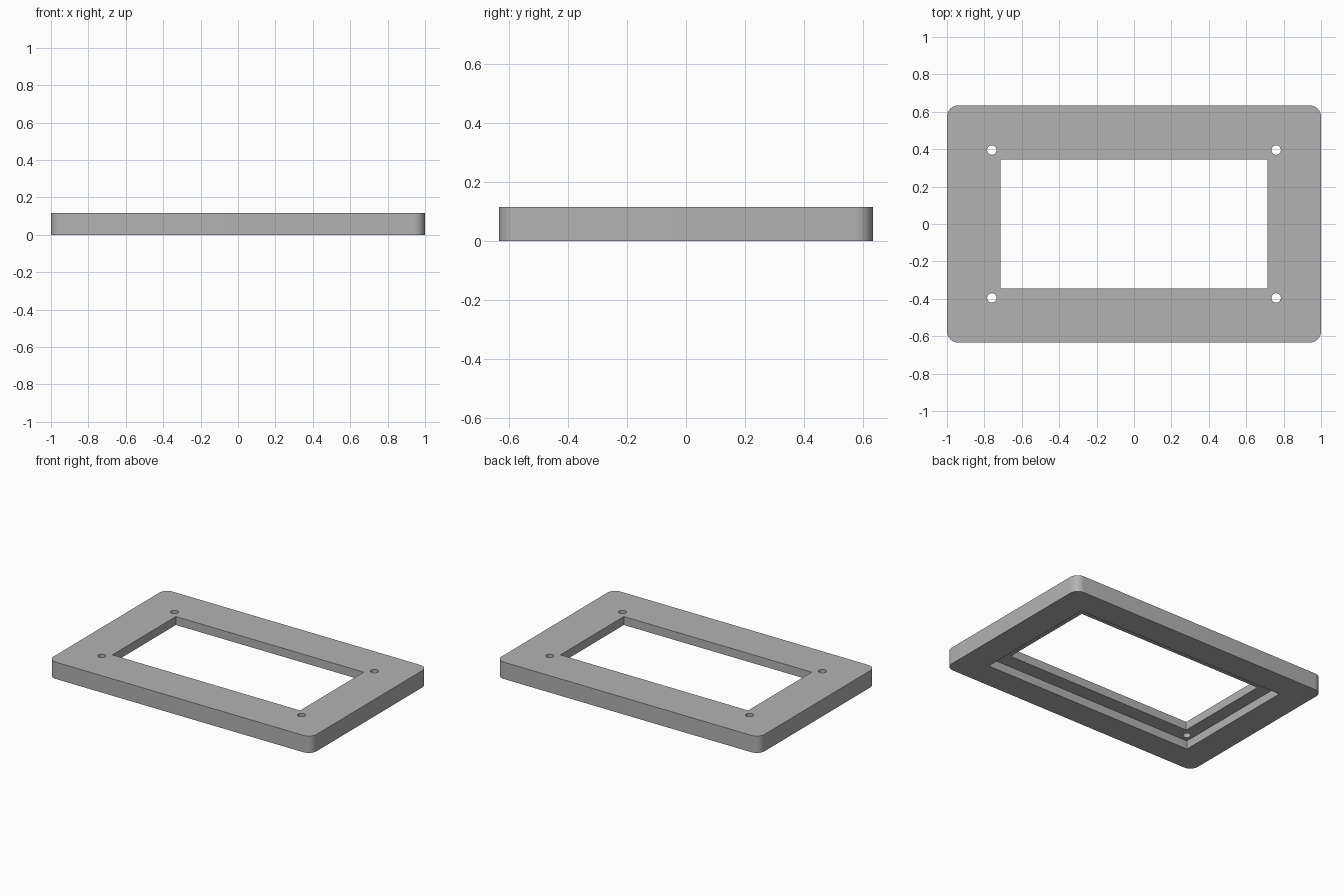
import bpy, bmesh, math

default = bpy.data.objects.get("Cube")
if default:
    bpy.data.objects.remove(default, do_unlink=True)

HEIGHT, LEDGE_Z, OVER = 0.116, 0.058, 0.05


def add_object(name, bm):
    mesh = bpy.data.meshes.new(name)
    bm.to_mesh(mesh)
    bm.free()
    obj = bpy.data.objects.new(name, mesh)
    bpy.context.collection.objects.link(obj)
    return obj


def box(name, half_x, half_y, z0, z1, radius=0):
    """Box with optionally rounded upright edges."""
    bm = bmesh.new()
    bmesh.ops.create_cube(bm, size=2)
    for v in bm.verts:
        v.co = (v.co.x * half_x, v.co.y * half_y, z1 if v.co.z > 0 else z0)
    if radius:
        upright = [e for e in bm.edges
                   if abs(e.verts[0].co.z - e.verts[1].co.z) > 0.01]
        bmesh.ops.bevel(bm, geom=upright, offset=radius, segments=10,
                        profile=0.5, affect='EDGES')
    return add_object(name, bm)


def pin(name, x, y, radius):
    """Upright cylinder for a screw hole."""
    bm = bmesh.new()
    bmesh.ops.create_cone(bm, cap_ends=True, segments=32, radius1=radius,
                          radius2=radius, depth=HEIGHT + 2 * OVER)
    bmesh.ops.translate(bm, verts=bm.verts, vec=(x, y, HEIGHT / 2))
    return add_object(name, bm)


# Rounded slab
frame = box("bezel_frame", 1, 0.634, 0, HEIGHT, radius=0.06)

# Window, rear recess and four screw holes
cutters = [box("window_cutter", 0.714, 0.345, -OVER, HEIGHT + OVER),
           box("recess_cutter", 0.805, 0.447, -OVER, LEDGE_Z)]
for sx in (-1, 1):
    for sy in (-1, 1):
        cutters.append(pin("screw_hole_cutter", sx * 0.76, sy * 0.395, 0.025))

bpy.ops.object.select_all(action='DESELECT')
frame.select_set(True)
bpy.context.view_layer.objects.active = frame
for cutter in cutters:
    cutter.hide_render = True
    mod = frame.modifiers.new("cut", 'BOOLEAN')
    mod.operation, mod.solver, mod.object = 'DIFFERENCE', 'EXACT', cutter
    bpy.ops.object.modifier_apply(modifier=mod.name)
    bpy.data.objects.remove(cutter, do_unlink=True)

# Plain grey finish
grey = bpy.data.materials.new("grey_plastic")
grey.use_nodes = True
colour = (0.45, 0.45, 0.45, 1)
grey.diffuse_color = colour
grey.node_tree.nodes["Principled BSDF"].inputs["Base Color"].default_value = colour
frame.data.materials.clear()
frame.data.materials.append(grey)

bpy.ops.object.shade_smooth_by_angle(angle=math.radians(30))
